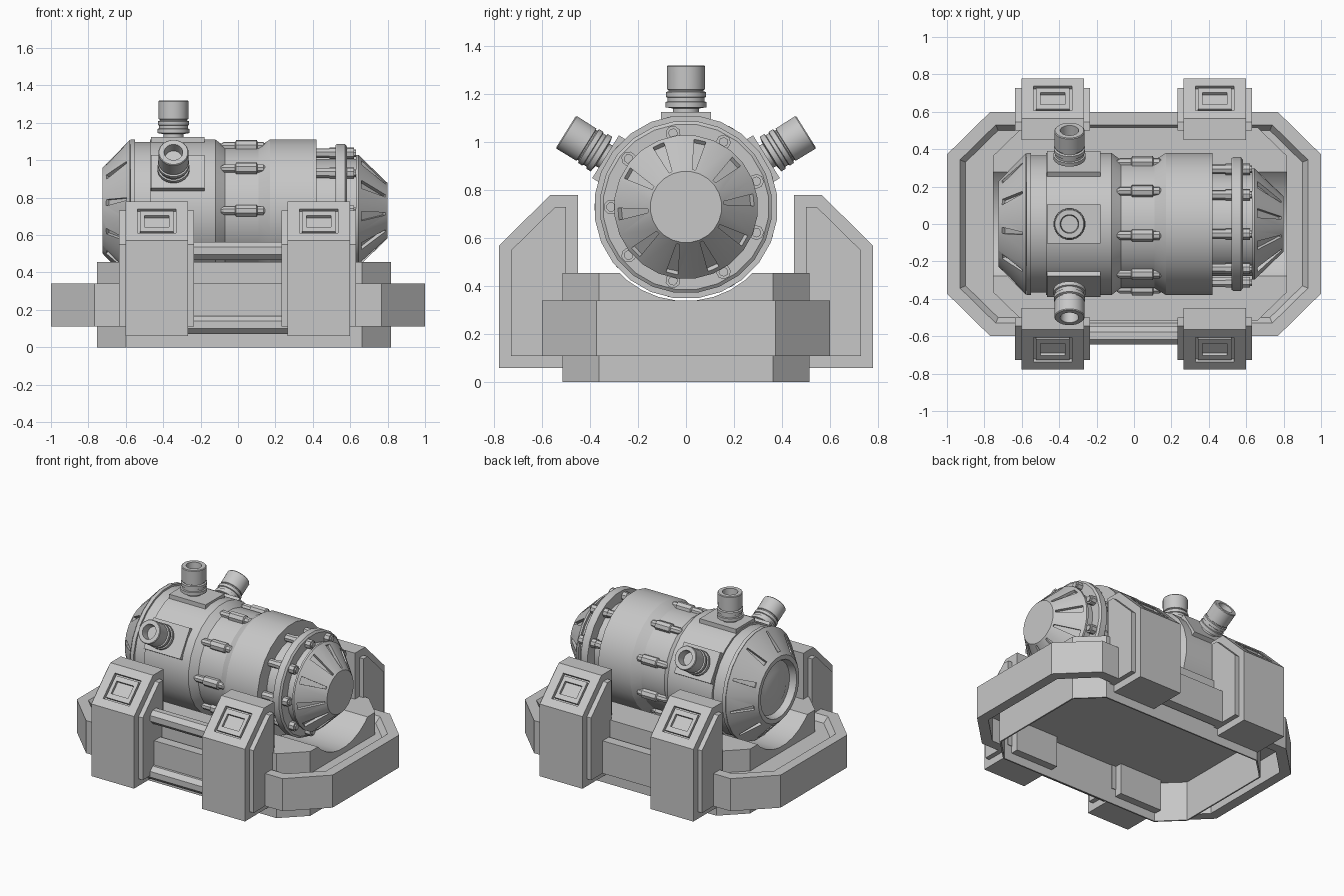
import bpy, bmesh, math
from mathutils import Matrix, Vector

if "Cube" in bpy.data.objects:
    bpy.data.objects.remove(bpy.data.objects["Cube"])

grey = bpy.data.materials.new("plain grey")
grey.diffuse_color = (0.57, 0.57, 0.57, 1)
grey.use_nodes = True
grey.node_tree.nodes["Principled BSDF"].inputs["Base Color"].default_value = grey.diffuse_color
AXIS_Z = 0.73
TO_AXIS = Matrix.Translation((0, 0, AXIS_Z))


def loft(name, loops, mat=Matrix(), smooth=False):
    """Closed solid from a list of point loops, capped at both ends."""
    bm = bmesh.new()
    rings = [[bm.verts.new(mat @ Vector(p)) for p in lp] for lp in loops]
    n = len(rings[0])
    for a, b in zip(rings, rings[1:]):
        for i in range(n):
            j = (i + 1) % n
            bm.faces.new((a[i], a[j], b[j], b[i]))
    bm.faces.new(rings[0])
    bm.faces.new(rings[-1])
    bmesh.ops.recalc_face_normals(bm, faces=bm.faces)
    me = bpy.data.meshes.new(name)
    bm.to_mesh(me)
    bm.free()
    me.materials.append(grey)
    ob = bpy.data.objects.new(name, me)
    bpy.context.collection.objects.link(ob)
    if smooth:
        bpy.ops.object.select_all(action='DESELECT')
        ob.select_set(True)
        bpy.context.view_layer.objects.active = ob
        bpy.ops.object.shade_smooth_by_angle(angle=math.radians(28))
    return ob


def lathe(name, profile, n=24, mat=TO_AXIS):
    """Turned solid along local x from (x, radius) pairs."""
    ts = [2 * math.pi * (i + 0.5) / n for i in range(n)]
    return loft(name, [[(x, r * math.cos(t), r * math.sin(t)) for t in ts]
                       for x, r in profile], mat, True)


def box(name, x0, x1, y0, y1, z0, z1, mat=Matrix()):
    return loft(name, [[(x0, y0, z), (x1, y0, z), (x1, y1, z), (x0, y1, z)]
                       for z in (z0, z1)], mat)


def cut(ob, cutter):
    m = ob.modifiers.new("cut", 'BOOLEAN')
    m.operation, m.solver, m.object = 'DIFFERENCE', 'EXACT', cutter
    bpy.context.view_layer.objects.active = ob
    bpy.ops.object.modifier_apply(modifier=m.name)
    bpy.data.objects.remove(cutter)


def octagon(X, Y, a, b, z, d=0.0, cx=0.0):
    """Chamfered rectangle, shrunk by d."""
    X, Y, a, b = X - d, Y - d, a - 0.414 * d, b - 0.414 * d
    pts = [(X, -a), (X, a), (b, Y), (-b, Y), (-X, a), (-X, -a), (-b, -Y), (b, -Y)]
    return [(cx + x, y, z) for x, y in pts]


def slots(ob, p_wide, p_thin, w0, w1, normal, phase):
    """Ten wedge grooves cut around a conical cap."""
    for k in range(10):
        loops = []
        for (x, r), w in ((p_wide, w0), (p_thin, w1)):
            loops.append([(x + s * normal[0], t * w / 2, r + s * normal[1])
                          for s, t in ((-.022, -1), (-.022, 1), (.03, 1), (.03, -1))])
        rot = Matrix.Rotation(math.radians(phase - 90 + 36 * k), 4, 'X')
        cut(ob, loft("slot_cutter", loops, TO_AXIS @ rot))


# Base: hollow underside, cradle cut for the drum
bs = (0.787, 0.515, 0.363, 0.63)
base = loft("base_cradle", [octagon(*bs, z, d, 0.032) for z, d in
                            ((0.29, 0.01), (0, 0.01), (0, 0), (0.455, 0))])
cut(base, lathe("cradle_cutter", [(-1.2, 0.392), (1.2, 0.392)], 32))

# Bumper tray around the base, thin walled below and shallow above
loft("bumper_tray", [octagon(1, 0.6, 0.372, 0.768, z, d) for z, d in
                     ((0.28, 0.07), (0.11, 0.07), (0.11, 0), (0.34, 0),
                      (0.34, 0.07), (0.30, 0.1))])

# Drum body
lathe("drum_body", [(-.60, .30), (-.575, .36), (-.575, .383), (-.55, .383), (-.55, .37),
                    (-.47, .37), (-.47, .383), (-.12, .383), (-.07, .345), (.11, .345),
                    (.17, .383), (.42, .383), (.42, .28), (.64, .28)])
lathe("flange", [(.522, .2), (.522, .355), (.53, .36), (.572, .36), (.582, .346),
                 (.582, .2)])

# End caps with grooves
left = lathe("left_cap", [(-.70, .12), (-.68, .165), (-.68, .185), (-.725, .2),
                          (-.725, .23), (-.577, .383), (-.577, .25)])
slots(left, (-.705, .25), (-.597, .362), .034, .014, (-.72, .69), 98)
right = lathe("right_cap", [(.6, .27), (.632, .27), (.632, .3), (.645, .3), (.8, .149)])
slots(right, (.662, .284), (.79, .159), .05, .014, (.7, .71), 78)

# Flange bolts and waist clamps, nine of each
for k in range(9):
    a = math.radians(20 + 40 * k)
    for name, rad, profile in (
            ("flange_bolt", .312, [(.41, .027), (.49, .027), (.49, .031), (.62, .031),
                                   (.62, .02), (.63, .02)]),
            ("waist_clamp", .35, [(-.092, .012), (-.075, .024), (-.015, .024), (-.01, .034),
                                  (.1, .034), (.105, .024), (.135, .024), (.148, .012)])):
        m = Matrix.Translation((0, rad * math.cos(a), AXIS_Z + rad * math.sin(a)))
        lathe(name, profile, 8, m @ Matrix.Rotation(a, 4, 'X'))

# Three ports on pads
for deg in (32, 90, 148):
    m = (Matrix.Translation((-.345, 0, AXIS_Z)) @ Matrix.Rotation(math.radians(deg), 4, 'X')
         @ Matrix.Rotation(math.pi / 2, 4, 'Z'))
    box("port_pad", .3, .395, -.165, .12, -.105, .105, m)
    lathe("port", [(.35, .055), (.41, .055), (.415, .086), (.437, .086), (.44, .078),
                   (.455, .078), (.458, .084), (.478, .084), (.482, .074), (.487, .074),
                   (.49, .08), (.585, .081), (.59, .077), (.59, .05), (.53, .046)], 20, m)

# Four support pillars with side plates and sloped windows
outer = [(.45, .06), (.778, .06), (.778, .57), (.565, .78), (.45, .78)]
inner = [(.50, .11), (.728, .11), (.728, .55), (.545, .73), (.50, .73)]
for sy in (-1, 1):
    for cx in (-.435, .432):
        pillar = loft("support_pillar", [[(x, sy * y, z) for y, z in outer]
                                         for x in (cx - .167, cx + .167)])
        loft("pillar_side_plates", [[(x, sy * y, z) for y, z in inner]
                                    for x in (cx - .2, cx + .2)])
        m = (Matrix.Translation((cx, sy * .6715, .675))
             @ Matrix.Rotation(-sy * math.radians(44.6), 4, 'X'))
        cut(pillar, box("window_cutter", -.103, .103, -.092, .092, -.02, .05, m))
        frame = box("window_frame", -.09, .09, -.079, .079, -.03, -.002, m)
        cut(frame, box("frame_cutter", -.066, .066, -.045, .045, -.02, .05, m))

# Two rails between the front pillars
for name, z in (("upper_rail", .515), ("lower_rail", .12)):
    lathe(name, [(-.3, .052), (.3, .052)], 8, Matrix.Translation((0, -.597, z)))
